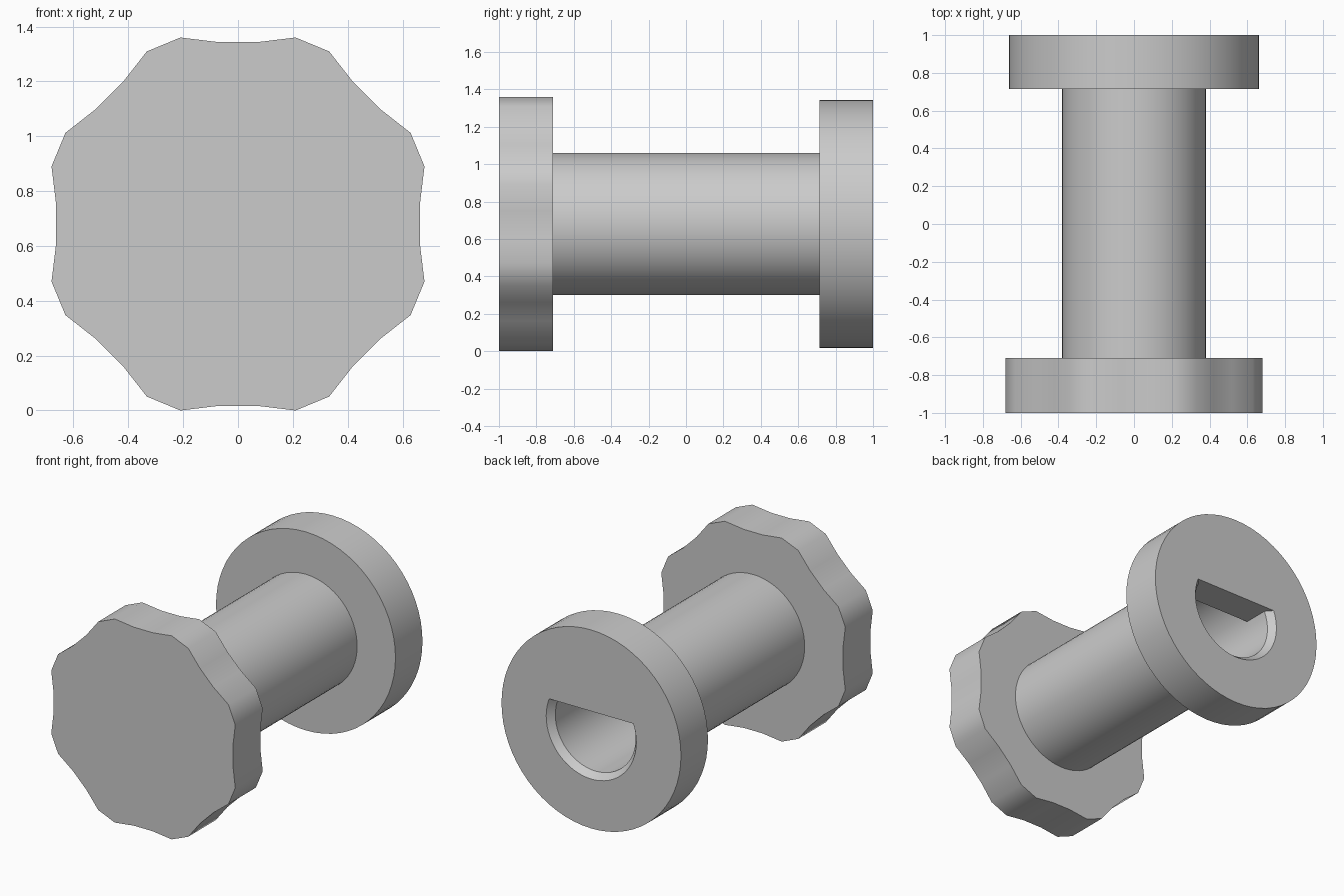
import bpy, bmesh
from math import cos, sin, pi, radians, sqrt

cube = bpy.data.objects.get("Cube")
if cube:
    bpy.data.objects.remove(cube, do_unlink=True)

AXIS_Z = 0.68       # height of the spool axis
SIDES = 64
FLAT = 0.12         # height of the keyed flat above the axis
CORNER = pi / 8     # angle where the flat meets the round bore

grey = bpy.data.materials.new("plain_grey")
grey.use_nodes = True
grey.diffuse_color = (0.6, 0.6, 0.6, 1)
grey.node_tree.nodes["Principled BSDF"].inputs["Base Color"].default_value = (0.6, 0.6, 0.6, 1)


def circle(r):
    return [(r * cos(2 * pi * i / SIDES), r * sin(2 * pi * i / SIDES)) for i in range(SIDES)]


def keyed(r):
    """Circle with its top cut off by a flat chord."""
    half = sqrt(r * r - FLAT * FLAT)
    points = circle(r)
    for i, (x, z) in enumerate(points):
        if z >= r * sin(CORNER) - 1e-5:
            points[i] = (half * x / (r * cos(CORNER)), FLAT)
    return points


def loft(name, sections, closed=False):
    """Skin (outline, y) sections; either cap the ends or join last to first."""
    bm = bmesh.new()
    rings = [[bm.verts.new((x, y, z + AXIS_Z)) for x, z in pts] for pts, y in sections]
    pairs = list(zip(rings, rings[1:]))
    if closed:
        pairs.append((rings[-1], rings[0]))
    else:
        bm.faces.new(rings[0])
        bm.faces.new(rings[-1])
    for a, b in pairs:
        for i in range(len(a)):
            j = (i + 1) % len(a)
            bm.faces.new((a[i], a[j], b[j], b[i]))
    bmesh.ops.remove_doubles(bm, verts=bm.verts, dist=1e-4)
    bmesh.ops.dissolve_degenerate(bm, edges=bm.edges, dist=1e-4)
    bmesh.ops.recalc_face_normals(bm, faces=bm.faces)
    mesh = bpy.data.meshes.new(name)
    bm.to_mesh(mesh)
    bm.free()
    mesh.materials.append(grey)
    obj = bpy.data.objects.new(name, mesh)
    bpy.context.collection.objects.link(obj)
    bpy.ops.object.select_all(action='DESELECT')
    obj.select_set(True)
    bpy.context.view_layer.objects.active = obj
    bpy.ops.object.shade_smooth_by_angle(angle=radians(35))
    return obj


# Scalloped grip knob: one shallow scallop repeated eight times
scallop = [(0.21, 0.68), (0.07, 0.663), (-0.07, 0.663), (-0.21, 0.68)]
outline = []
for k in range(8):
    c, s = cos(k * pi / 4), sin(k * pi / 4)
    outline += [(x * c - z * s, x * s + z * c) for x, z in scallop]
loft("grip_knob", [(outline, -1.0), (outline, -0.71)])

# Hollow shaft and rear flange, with a chamfered keyed mouth into a round bore
loft("hollow_shaft_and_flange", [
    (circle(0.38), -0.75),
    (circle(0.38), 0.715),
    (circle(0.663), 0.715),
    (circle(0.663), 1.0),
    (keyed(0.333), 1.0),
    (keyed(0.297), 0.955),
    (keyed(0.297), 0.785),
    (circle(0.297), 0.785),
    (circle(0.297), -0.75),
], closed=True)
